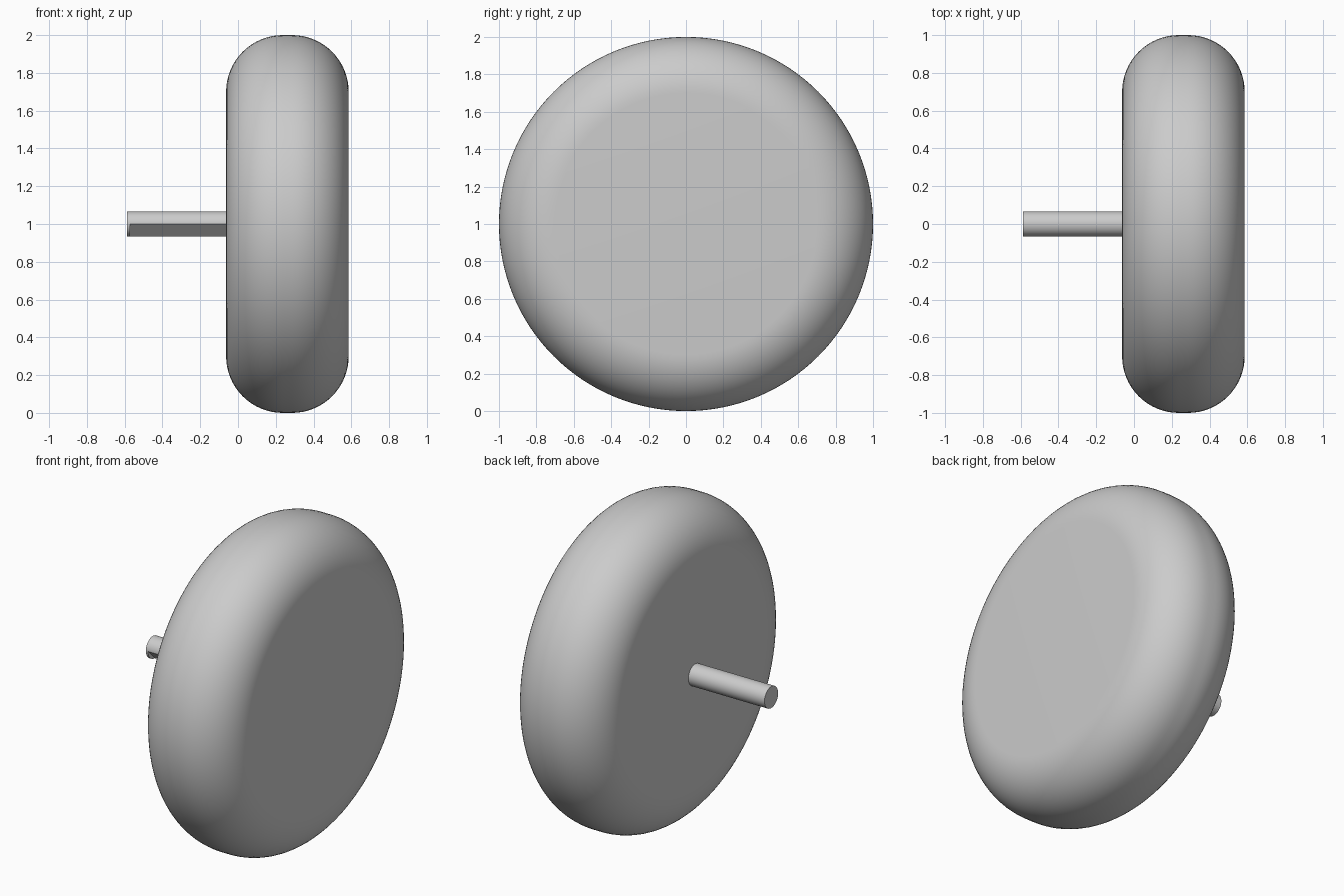
import bpy, bmesh
from math import sin, cos, pi, radians
from mathutils import Matrix

cube = bpy.data.objects.get("Cube")
if cube:
    bpy.data.objects.remove(cube, do_unlink=True)

grey = bpy.data.materials.new("plain grey")
grey.use_nodes = True
colour = (0.6, 0.6, 0.6, 1)
grey.diffuse_color = colour
grey.node_tree.nodes["Principled BSDF"].inputs["Base Color"].default_value = colour


def finish(name, bm):
    bmesh.ops.recalc_face_normals(bm, faces=bm.faces)
    mesh = bpy.data.meshes.new(name)
    bm.to_mesh(mesh)
    bm.free()
    mesh.materials.append(grey)
    obj = bpy.data.objects.new(name, mesh)
    bpy.context.collection.objects.link(obj)
    bpy.ops.object.select_all(action='DESELECT')
    obj.select_set(True)
    bpy.context.view_layer.objects.active = obj
    bpy.ops.object.shade_smooth_by_angle(angle=radians(30))
    return obj


def x_cylinder(bm, x0, x1, radius, sides):
    place = Matrix.Translation(((x0 + x1) / 2, 0, 1)) @ Matrix.Rotation(pi / 2, 4, 'Y')
    bmesh.ops.create_cone(bm, cap_ends=True, segments=sides, radius1=radius,
                          radius2=radius, depth=x1 - x0, matrix=place)


# Wheel: a thick disc with generously rounded rims
LEFT, RIGHT, ROUND = -0.063, 0.586, 0.3
bm = bmesh.new()
x_cylinder(bm, LEFT, RIGHT, 1, 128)
rims = [e for e in bm.edges if abs(e.verts[0].co.x - e.verts[1].co.x) < 1e-4]
bmesh.ops.bevel(bm, geom=rims, offset=ROUND, segments=16, profile=0.5, affect='EDGES')
finish("wheel", bm)

# Axle: full round end collar, then a shaft with a slanted flat on its lower front
END, COLLAR, RADIUS, SIDES = -0.587, -0.572, 0.067, 64
bm = bmesh.new()
x_cylinder(bm, END, COLLAR, RADIUS, SIDES)
finish("axle_end", bm)

bm = bmesh.new()
arc = [-pi / 2 + 1.5 * pi * i / 48 for i in range(49)]
section = [bm.verts.new((COLLAR, RADIUS * cos(a), 1 + RADIUS * sin(a))) for a in arc]
face = bm.faces.new(section)
swept = bmesh.ops.extrude_face_region(bm, geom=[face])["geom"]
bmesh.ops.translate(bm, vec=(LEFT - COLLAR + 0.02, 0, 0),
                    verts=[g for g in swept if isinstance(g, bmesh.types.BMVert)])
finish("axle_shaft", bm)
